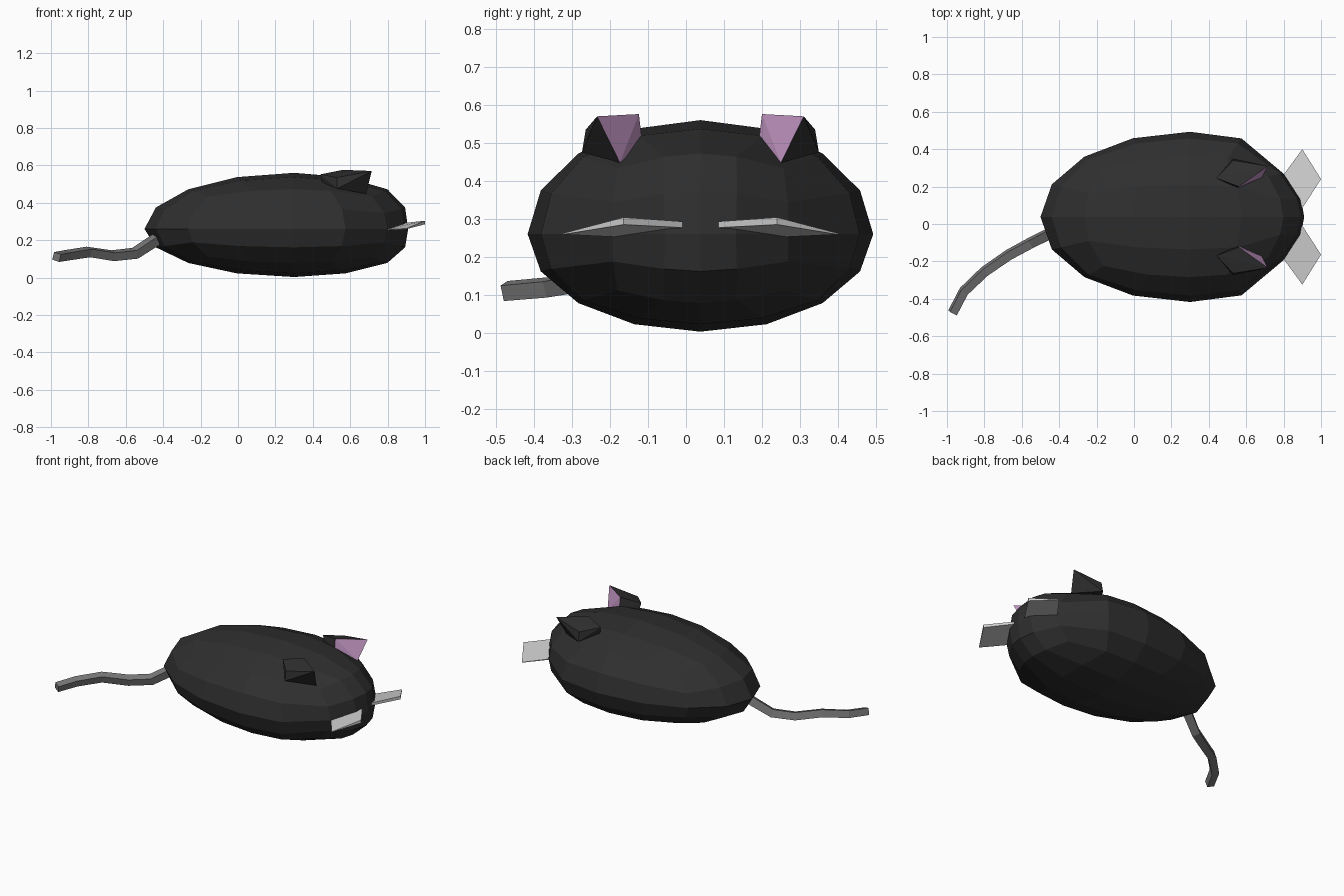
import bpy, bmesh, math
from mathutils import Vector

if "Cube" in bpy.data.objects:
    bpy.data.objects.remove(bpy.data.objects["Cube"])

CY = 0.038  # symmetry plane of the body


def mat(name, c):
    m = bpy.data.materials.new(name)
    m.diffuse_color = (*c, 1)
    m.use_nodes = True
    m.node_tree.nodes["Principled BSDF"].inputs["Base Color"].default_value = m.diffuse_color
    return m


BLACK = mat("charcoal", (0.028, 0.028, 0.028))
PINK = mat("pink", (0.56, 0.31, 0.56))
GREY = mat("tail grey", (0.19, 0.19, 0.19))
PALE = mat("pale grey", (0.62, 0.62, 0.62))


def finish(bm, name, *mats):
    bmesh.ops.recalc_face_normals(bm, faces=bm.faces[:])
    me = bpy.data.meshes.new(name)
    bm.to_mesh(me)
    bm.free()
    for m in mats:
        me.materials.append(m)
    ob = bpy.data.objects.new(name, me)
    bpy.context.collection.objects.link(ob)
    return ob


# Body: a cube sphere, stretched to the rear and narrowed at the nose
bm = bmesh.new()
bmesh.ops.create_cube(bm, size=2)
bmesh.ops.subdivide_edges(bm, edges=bm.edges[:], cuts=3, use_grid_fill=True)
for v in bm.verts:
    n = Vector([math.tan(c * math.pi / 4) for c in v.co]).normalized()
    u = n.x
    x = 0.8 * u if u < 0 else 0.61 * (u + 0.75 * u * u * (1 - u))
    y = 0.455 * n.y * (1 - 0.85 * max(0, u - 0.38))
    z = n.z * (0.30 if n.z > 0 else 0.257)
    v.co = (0.3 + x, CY + y, 0.26 + z)
finish(bm, "body", BLACK)

for side, label in ((1, "left"), (-1, "right")):
    def P(x, y, z):
        return (x, CY + side * (y - CY), z)

    # Ear: wedge with a pink inner face towards the nose
    bm = bmesh.new()
    for p in ((0.715, 0.31, 0.57), (0.56, 0.2, 0.576), (0.685, 0.25, 0.448),
              (0.56, 0.19, 0.49), (0.44, 0.245, 0.552), (0.45, 0.24, 0.51),
              (0.53, 0.35, 0.475), (0.53, 0.34, 0.535)):
        bm.verts.new(P(*p))
    bmesh.ops.convex_hull(bm, input=bm.verts[:])
    bmesh.ops.recalc_face_normals(bm, faces=bm.faces[:])
    for f in bm.faces:
        if f.normal.x > 0.25 and f.normal.y * side < -0.3:
            f.material_index = 1
    finish(bm, label + "_ear", BLACK, PINK)

    # Front plate: thin tilted diamond, thicker towards the tip
    bm = bmesh.new()
    top, bot = [], []
    for x, y, z, t in ((1.0, 0.24, 0.304, 0.019), (0.90, 0.40, 0.262, 0.003),
                       (0.79, 0.25, 0.258, 0.006), (0.90, 0.085, 0.293, 0.016)):
        top.append(bm.verts.new(P(x, y, z)))
        bot.append(bm.verts.new(P(x, y, z - t)))
    bm.faces.new(top)
    bm.faces.new(bot[::-1])
    for i in range(4):
        j = (i + 1) % 4
        bm.faces.new((top[i], bot[i], bot[j], top[j]))
    finish(bm, label + "_front_plate", PALE)

# Tail: square section swept along a bent path
path = [Vector(p) for p in ((-0.40, -0.03, 0.23), (-0.45, -0.05, 0.195), (-0.55, -0.10, 0.13),
                            (-0.67, -0.165, 0.117), (-0.80, -0.255, 0.137),
                            (-0.91, -0.36, 0.12), (-0.97, -0.475, 0.11))]
bm = bmesh.new()
rings = []
for i, p in enumerate(path):
    t = (path[min(i + 1, len(path) - 1)] - path[max(i - 1, 0)]).normalized()
    s = t.cross(Vector((0, 0, 1))).normalized()
    up = s.cross(t)
    r = 0.036 - 0.001 * i
    angles = [math.radians(62 + 90 * k) for k in range(4)]
    rings.append([bm.verts.new(p + r * (math.cos(a) * s + math.sin(a) * up)) for a in angles])
for a, b in zip(rings, rings[1:]):
    for k in range(4):
        m = (k + 1) % 4
        bm.faces.new((a[k], a[m], b[m], b[k]))
bm.faces.new(rings[0])
bm.faces.new(rings[-1])
finish(bm, "tail", GREY)
